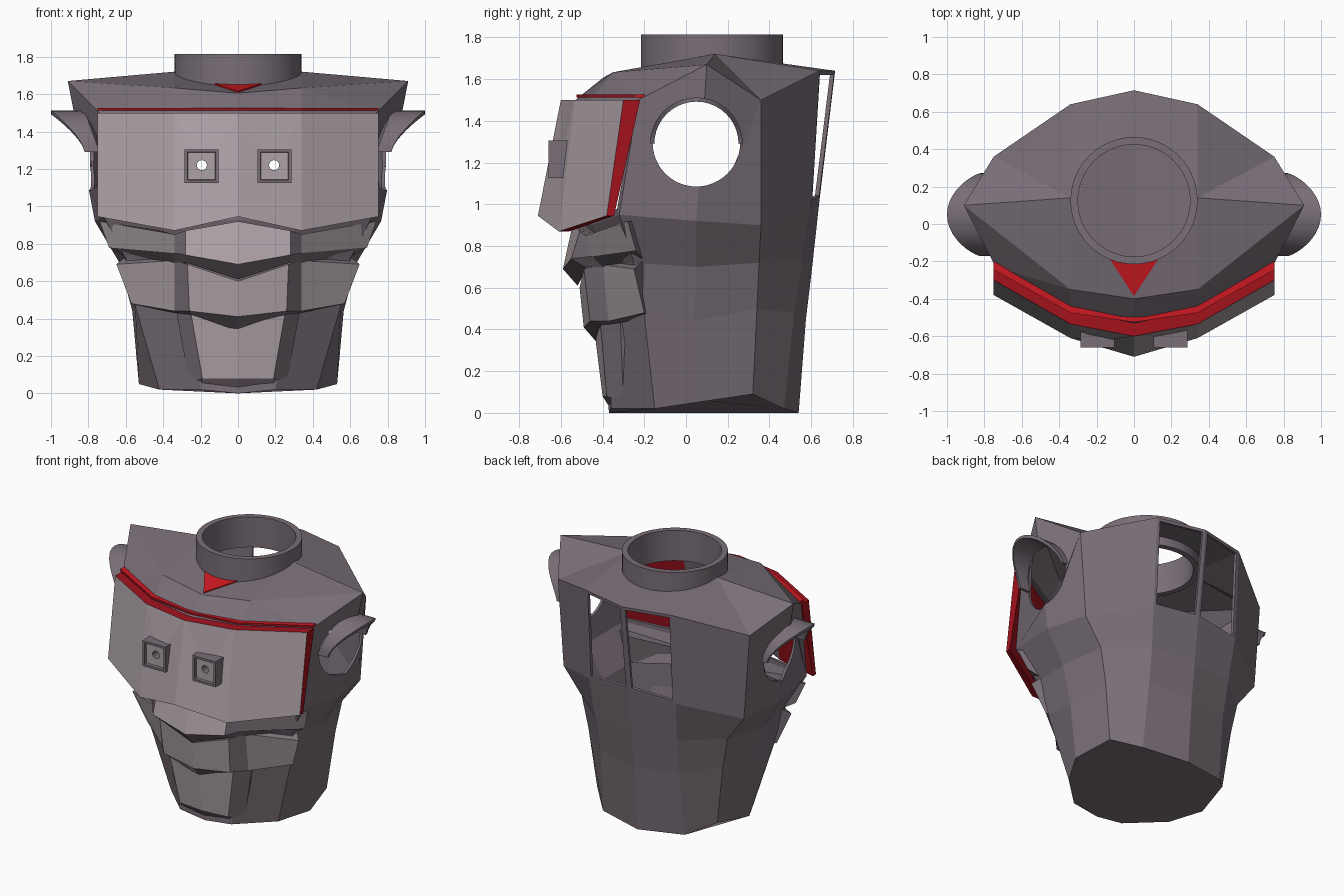
import bpy, bmesh
from math import sin, cos, pi, radians
from mathutils import Matrix

if "Cube" in bpy.data.objects:
    bpy.data.objects.remove(bpy.data.objects["Cube"])


def paint(name, r, g, b):
    m = bpy.data.materials.new(name)
    m.diffuse_color = (r, g, b, 1)
    m.use_nodes = True
    m.node_tree.nodes["Principled BSDF"].inputs["Base Color"].default_value = m.diffuse_color
    return m


dark = paint("dark_grey", .19, .155, .185)
light = paint("light_grey", .42, .36, .385)
red = paint("bright_red", .6, .01, .015)
deep_red = paint("deep_red", .36, .006, .012)


def finish(name, bm, mats=(dark,), normals=True):
    if normals:
        bmesh.ops.recalc_face_normals(bm, faces=bm.faces)
    me = bpy.data.meshes.new(name)
    bm.to_mesh(me)
    bm.free()
    ob = bpy.data.objects.new(name, me)
    bpy.context.collection.objects.link(ob)
    for m in mats:
        me.materials.append(m)
    return ob


def activate(ob):
    bpy.ops.object.select_all(action='DESELECT')
    ob.select_set(True)
    bpy.context.view_layer.objects.active = ob


def thicken(ob, t):
    activate(ob)
    m = ob.modifiers.new("thick", 'SOLIDIFY')
    m.thickness = t
    m.offset = -1
    bpy.ops.object.modifier_apply(modifier=m.name)


def drill(ob, centre, r, length, axis, segs=48):
    """Cut a round hole through ob."""
    rot = {'X': Matrix.Rotation(pi / 2, 4, 'Y'),
           'Y': Matrix.Rotation(pi / 2, 4, 'X'), 'Z': Matrix()}[axis]
    bm = bmesh.new()
    bmesh.ops.create_cone(bm, cap_ends=True, segments=segs, radius1=r, radius2=r,
                          depth=length, matrix=Matrix.Translation(centre) @ rot)
    cutter = finish("hole_cutter", bm)
    cutter.hide_render = True
    activate(ob)
    m = ob.modifiers.new("hole", 'BOOLEAN')
    m.operation = 'DIFFERENCE'
    m.solver = 'EXACT'
    m.object = cutter
    bpy.ops.object.modifier_apply(modifier=m.name)
    bpy.data.objects.remove(cutter)


def band(name, cols, mats, slot=lambda row, span: 0):
    """Solid lofted through closed sections, mirrored about x = 0.
    slot(row, span) picks the material; span counts outward, row -1 is an end cap."""
    k = len(cols) - 1
    cols = [[(-x, y, z) for x, y, z in c] for c in reversed(cols[1:])] + cols
    bm = bmesh.new()
    vs = [[bm.verts.new(p) for p in c] for c in cols]
    n = len(vs[0])
    for c, (a, b) in enumerate(zip(vs, vs[1:])):
        for i in range(n):
            j = (i + 1) % n
            f = bm.faces.new((a[i], a[j], b[j], b[i]))
            f.material_index = slot(i, c - k if c >= k else k - 1 - c)
    for end in (vs[0], vs[-1]):
        bm.faces.new(end).material_index = slot(-1, k)
    return finish(name, bm, mats)


# Head shell: half rings from front centre round to back centre
rings = [
    [(0, -.53, 1.5), (.34, -.46, 1.5), (.74, -.23, 1.5), (.91, .1, 1.67),
     (.75, .36, 1.5), (.34, .64, 1.64), (0, .715, 1.64)],
    [(0, -.5, .93), (.3, -.45, .9), (.72, -.32, .95), (.765, .05, .92),
     (.705, .36, .9), (.34, .6, 1.0), (0, .64, 1.02)],
    [(0, -.44, .7), (.3, -.38, .7), (.6, -.25, .72), (.635, .05, .7),
     (.57, .35, .72), (.32, .56, .72), (0, .605, .7)],
    [(0, -.38, .45), (.27, -.34, .44), (.55, -.2, .47), (.565, .04, .44),
     (.525, .34, .5), (.31, .52, .48), (0, .575, .45)],
    [(0, -.37, 0), (.2, -.36, .02), (.42, -.15, .02), (.53, .05, .05),
     (.47, .32, .09), (.32, .47, .02), (0, .54, 0)]]
bm = bmesh.new()
for s in (1, -1):
    def V(p):
        return bm.verts.new((s * p[0], p[1], p[2]))
    R = [[V(p) for p in r] for r in rings]
    for a, b in zip(R, R[1:]):
        for i in range(6):
            bm.faces.new((a[i], a[i + 1], b[i + 1], b[i]))
    bm.faces.new(R[-1])
    f0, f1, t, tm = map(V, [(0, -.4, 1.605), (.34, -.35, 1.633), (.34, .14, 1.72), (0, .14, 1.72)])
    F0, F1, F2, S, B1, B2, B0 = R[0]
    for f in ((F0, F1, f1, f0), (F1, F2, f1), (F2, S, f1), (f1, S, t), (S, B1, t),
              (B1, B2, t), (B2, B0, t), (f0, f1, t), (f0, t, tm), (t, B0, tm)):
        bm.faces.new(f)
bmesh.ops.remove_doubles(bm, verts=bm.verts, dist=1e-4)
bmesh.ops.recalc_face_normals(bm, faces=bm.faces)
# Rear windows, and the framed opening behind the visor
mid = [(f, f.calc_center_median()) for f in bm.faces]
windows = [f for f, c in mid if c.y > .6 and 1.2 < c.z < 1.5]
opening = [f for f, c in mid if c.y < -.3 and 1.1 < c.z < 1.4]
bmesh.ops.inset_individual(bm, faces=windows, thickness=.03)
bmesh.ops.inset_region(bm, faces=opening, thickness=.04)
bmesh.ops.delete(bm, geom=windows + opening, context='FACES')
head = finish("head_shell", bm, normals=False)
thicken(head, .02)
drill(head, (0, .05, 1.295), .21, 3, 'X')
drill(head, (0, .125, 1.8), .3, 1, 'Z')

# Neck tube
bm = bmesh.new()
prof = [(.34, 1.6), (.34, 1.815), (.3, 1.815), (.3, 1.6)]
N = 48
tube = [[bm.verts.new((r * cos(2 * pi * k / N), .125 + r * sin(2 * pi * k / N), z))
         for r, z in prof] for k in range(N)]
for k in range(N):
    a, b = tube[k], tube[(k + 1) % N]
    for i in range(4):
        j = (i + 1) % 4
        bm.faces.new((a[i], a[j], b[j], b[i]))
neck = finish("neck_tube", bm)
activate(neck)
bpy.ops.object.shade_smooth_by_angle(angle=radians(30))

# Visor: light front, red edges, dark back
visor = band("visor", [
    [(0, -.6, 1.5), (0, -.71, .945), (0, -.66, .945), (0, -.52, 1.5)],
    [(.34, -.535, 1.5), (.34, -.61, .87), (.34, -.56, .87), (.34, -.45, 1.5)],
    [(.75, -.3, 1.5), (.75, -.38, .945), (.75, -.345, .945), (.75, -.22, 1.5)]],
    (light, deep_red, dark),
    lambda row, span: 0 if row == 0 else 2 if row == 2 and span == 0 else 1)

# Square eyes with a sunken face and a pinhole
for s, side in ((1, "right"), (-1, "left")):
    bm = bmesh.new()
    bmesh.ops.create_cube(bm, size=1, matrix=Matrix.Translation((s * .195, -.605, 1.215))
                          @ Matrix.Diagonal((.18, .11, .18, 1)))
    face = [f for f in bm.faces if f.normal.y < -.9]
    bmesh.ops.inset_region(bm, faces=face, thickness=.022)
    bmesh.ops.inset_region(bm, faces=face, thickness=.004, depth=-.02)
    face[0].material_index = 1
    eye = finish("eye_" + side, bm, (dark, light))
    for ob in (eye, visor):
        drill(ob, (s * .193, -.6, 1.22), .027, .5, 'Y', 16)

# Red brow strip and forehead triangle
band("brow_strip", [
    [(x, y, 1.512), (x, y, 1.526), (x, y + .045, 1.526), (x, y + .045, 1.512)]
    for x, y in ((0, -.525), (.34, -.475), (.75, -.245))], (red, deep_red),
    lambda row, span: 1 if row == 0 else 0)
band("forehead_triangle", [
    [(0, -.385, 1.6), (0, -.385, 1.616), (0, -.19, 1.657), (0, -.19, 1.64)],
    [(.125, -.195, 1.64), (.125, -.195, 1.656), (.125, -.19, 1.657), (.125, -.19, 1.64)]], (red,))


# Face plates below the visor: light panels with dark bevels and notches
def panel(row, span):
    return 1 if row == 0 and span != 1 else 0


band("upper_lip_plate", [
    [(0, -.54, .92), (0, -.59, .69), (0, -.52, .61), (0, -.42, .9)],
    [(.28, -.51, .87), (.28, -.55, .74), (.28, -.48, .7), (.28, -.38, .86)],
    [(.34, -.48, .85), (.34, -.45, .75), (.34, -.40, .70), (.34, -.36, .85)],
    [(.74, -.28, .92), (.69, -.24, .78), (.62, -.21, .74), (.62, -.2, .92)]], (dark, light), panel)
band("lower_lip_plate", [
    [(0, -.51, .6), (0, -.49, .41), (0, -.42, .33), (0, -.36, .6)],
    [(.27, -.49, .69), (.26, -.46, .44), (.25, -.4, .42), (.27, -.34, .69)],
    [(.34, -.40, .71), (.34, -.37, .44), (.33, -.33, .43), (.34, -.3, .76)],
    [(.65, -.25, .69), (.57, -.2, .48), (.5, -.17, .46), (.58, -.18, .75)]], (dark, light), panel)
band("chin_plate", [
    [(0, -.435, .36), (0, -.4, .08), (0, -.365, .025), (0, -.33, .36)],
    [(.25, -.41, .42), (.19, -.38, .08), (.19, -.345, .035), (.25, -.31, .42)],
    [(.33, -.315, .44), (.26, -.3, .05), (.25, -.27, .04), (.32, -.25, .44)]], (dark, light), panel)

# Ear flaps: flared upper half tubes
for s, side in ((1, "right"), (-1, "left")):
    bm = bmesh.new()
    K = 20
    rows = []
    for k in range(K + 1):
        a = pi * k / K
        y, z = .05 + .202 * cos(a), 1.29 + .202 * sin(a)
        reach = .82 + .18 * sin(a) ** 1.5
        rows.append([bm.verts.new((s * x, y, z)) for x in (.74 + .08 * sin(a), reach)])
    for a, b in zip(rows, rows[1:]):
        bm.faces.new((a[0], a[1], b[1], b[0]) if s > 0 else (b[0], b[1], a[1], a[0]))
    ear = finish("ear_flap_" + side, bm, normals=False)
    thicken(ear, .02)
    bpy.ops.object.shade_smooth_by_angle(angle=radians(30))
